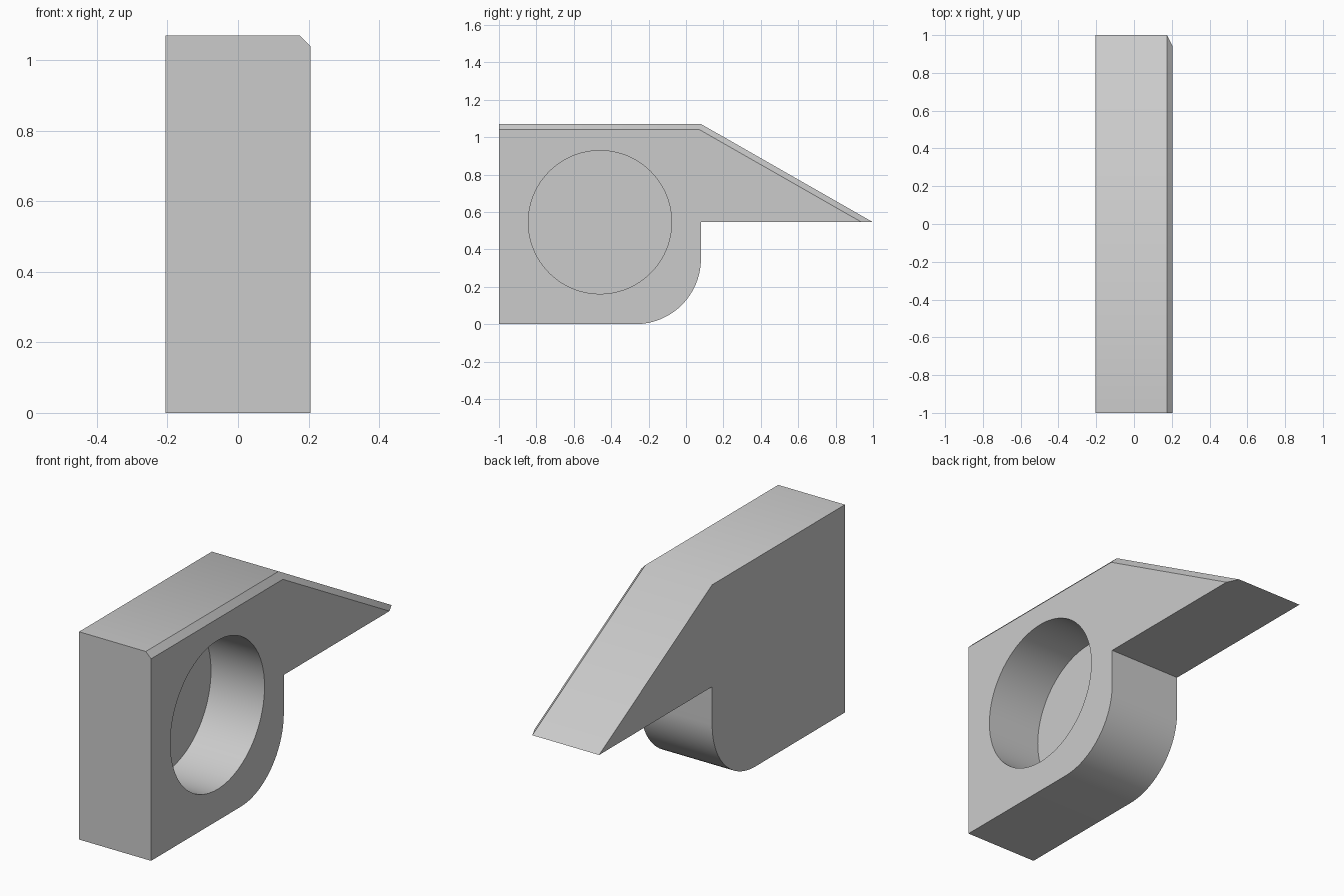
import bpy, bmesh
from math import sin, cos, pi, atan2, tan

cube = bpy.data.objects.get("Cube")
if cube:
    bpy.data.objects.remove(cube)

HALF, CHAMFER = 0.205, 0.03          # half thickness, bevel size
TOP, LEDGE, STEP = 1.07, 0.545, 0.08  # top height, wedge underside, wedge start
RADIUS = 0.35                        # rounded lower corner

grey = bpy.data.materials.new("plain grey")
grey.use_nodes = True
grey.diffuse_color = (0.6, 0.6, 0.6, 1)
grey.node_tree.nodes["Principled BSDF"].inputs["Base Color"].default_value = (0.6, 0.6, 0.6, 1)


def profile(inset):
    """Side outline in (y, z), with the top and sloped edges moved inwards."""
    slope = atan2(TOP - LEDGE, 1 - STEP)
    arc = [(STEP - RADIUS + RADIUS * sin(a), RADIUS - RADIUS * cos(a))
           for a in (i * pi / 2 / 24 for i in range(25))]
    return [(-1, 0)] + arc + [
        (STEP, LEDGE),
        (1 - inset / sin(slope), LEDGE),
        (STEP - inset * tan(slope / 2), TOP - inset),
        (-1, TOP - inset)]


# Body: outline lofted across the thickness, bevelled on one side
bm = bmesh.new()
sections = [(-HALF, 0), (HALF - CHAMFER, 0), (HALF, CHAMFER)]
rings = [[bm.verts.new((x, y, z)) for y, z in profile(inset)] for x, inset in sections]
for a, b in zip(rings, rings[1:]):
    for i in range(len(a)):
        j = (i + 1) % len(a)
        bm.faces.new((a[i], a[j], b[j], b[i]))
bm.faces.new(rings[0])
bm.faces.new(rings[-1])
bmesh.ops.recalc_face_normals(bm, faces=bm.faces)
bmesh.ops.dissolve_limit(bm, angle_limit=0.01, verts=bm.verts, edges=bm.edges)
mesh = bpy.data.meshes.new("bracket_body")
bm.to_mesh(mesh)
bm.free()
body = bpy.data.objects.new("bracket_body", mesh)
bpy.context.collection.objects.link(body)
mesh.materials.append(grey)

# Blind round pocket in the bevelled side
DEPTH = 0.305
bpy.ops.mesh.primitive_cylinder_add(
    vertices=96, radius=0.383, depth=2 * DEPTH,
    location=(HALF, -0.46, 0.545), rotation=(0, pi / 2, 0))
cutter = bpy.context.object
cutter.name = "pocket_cutter"
cutter.data.materials.append(grey)
cutter.hide_render = True

bpy.ops.object.select_all(action='DESELECT')
body.select_set(True)
bpy.context.view_layer.objects.active = body
mod = body.modifiers.new("pocket", 'BOOLEAN')
mod.operation, mod.solver, mod.object = 'DIFFERENCE', 'EXACT', cutter
bpy.ops.object.modifier_apply(modifier=mod.name)
bpy.data.objects.remove(cutter)

# Smooth the curved walls, keep the corners crisp
bpy.ops.object.shade_smooth_by_angle()
